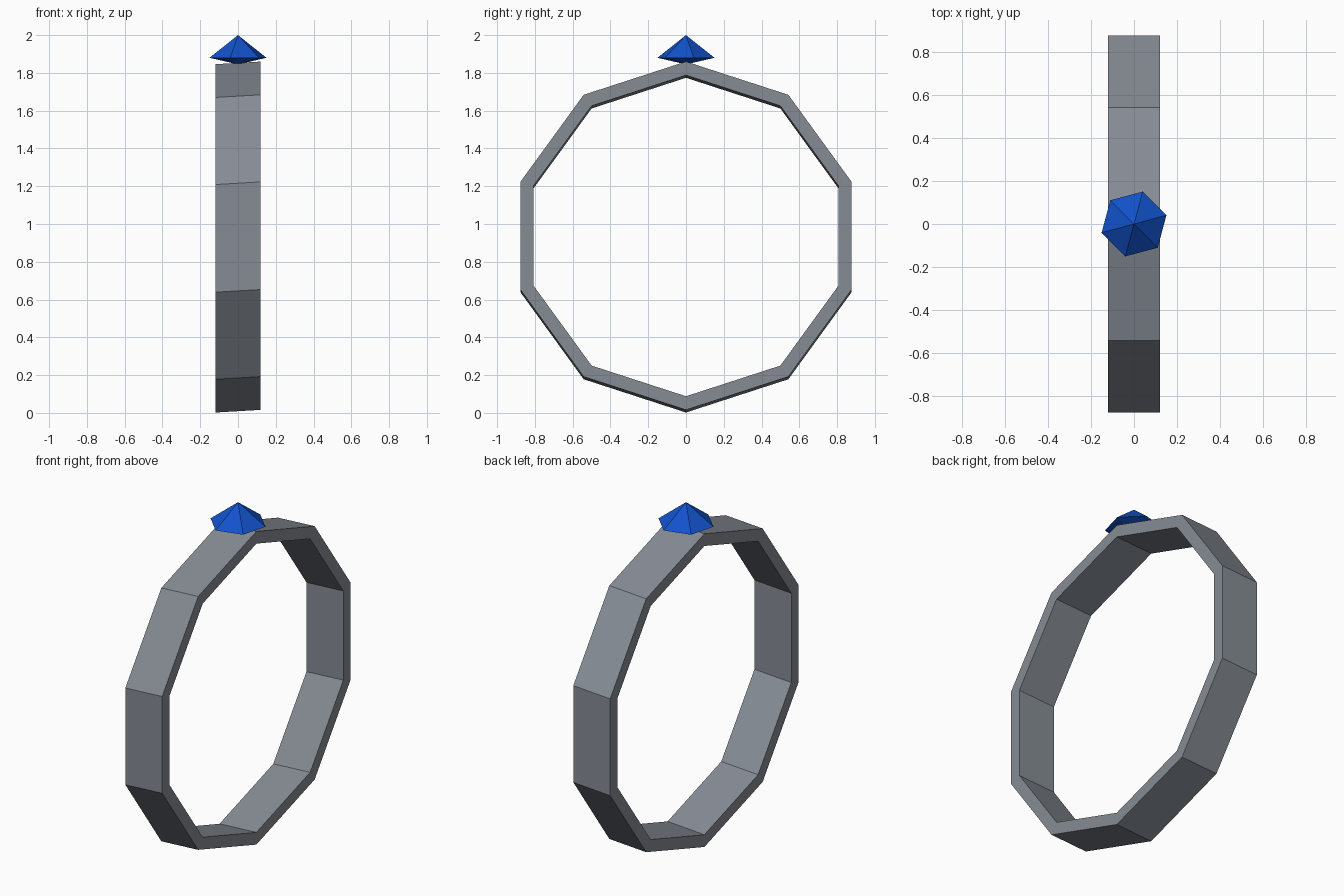
import bpy
import bmesh
from math import sin, cos, pi, radians

if "Cube" in bpy.data.objects:
    bpy.data.objects.remove(bpy.data.objects["Cube"])


def make_object(name, build, color):
    bm = bmesh.new()
    build(bm)
    bmesh.ops.recalc_face_normals(bm, faces=bm.faces)
    mesh = bpy.data.meshes.new(name)
    bm.to_mesh(mesh)
    bm.free()
    obj = bpy.data.objects.new(name, mesh)
    bpy.context.collection.objects.link(obj)
    mat = bpy.data.materials.new(name + "_color")
    mat.diffuse_color = (*color, 1)
    mat.use_nodes = True
    mat.node_tree.nodes["Principled BSDF"].inputs["Base Color"].default_value = mat.diffuse_color
    mesh.materials.append(mat)
    return obj


# Ten-sided band, very slightly sheared along its width
def build_band(bm):
    sides, half_width = 10, 0.12
    outer, inner, centre, lift = 0.922, 0.85, 0.931, 0.007
    section = [(-1, outer), (1, outer), (1, inner), (-1, inner)]
    rings = []
    for i in range(sides):
        a = 2 * pi * i / sides
        rings.append([bm.verts.new((s * half_width, r * sin(a),
                                    centre + s * lift + r * cos(a)))
                      for s, r in section])
    for i in range(sides):
        p, q = rings[i], rings[(i + 1) % sides]
        for j in range(4):
            k = (j + 1) % 4
            bm.faces.new((p[j], p[k], q[k], q[j]))


# Six-sided gem: tall crown above the girdle, shallow point below
def build_gem(bm):
    top = bm.verts.new((0, 0, 2.0))
    bottom = bm.verts.new((0, 0, 1.845))
    girdle = []
    for i in range(6):
        a = radians(15 + 60 * i)
        girdle.append(bm.verts.new((0.156 * cos(a), 0.156 * sin(a), 1.88)))
    for i in range(6):
        p, q = girdle[i], girdle[(i + 1) % 6]
        bm.faces.new((p, q, top))
        bm.faces.new((q, p, bottom))


make_object("ring_band", build_band, (0.24, 0.265, 0.30))
make_object("gem", build_gem, (0.006, 0.085, 0.60))
